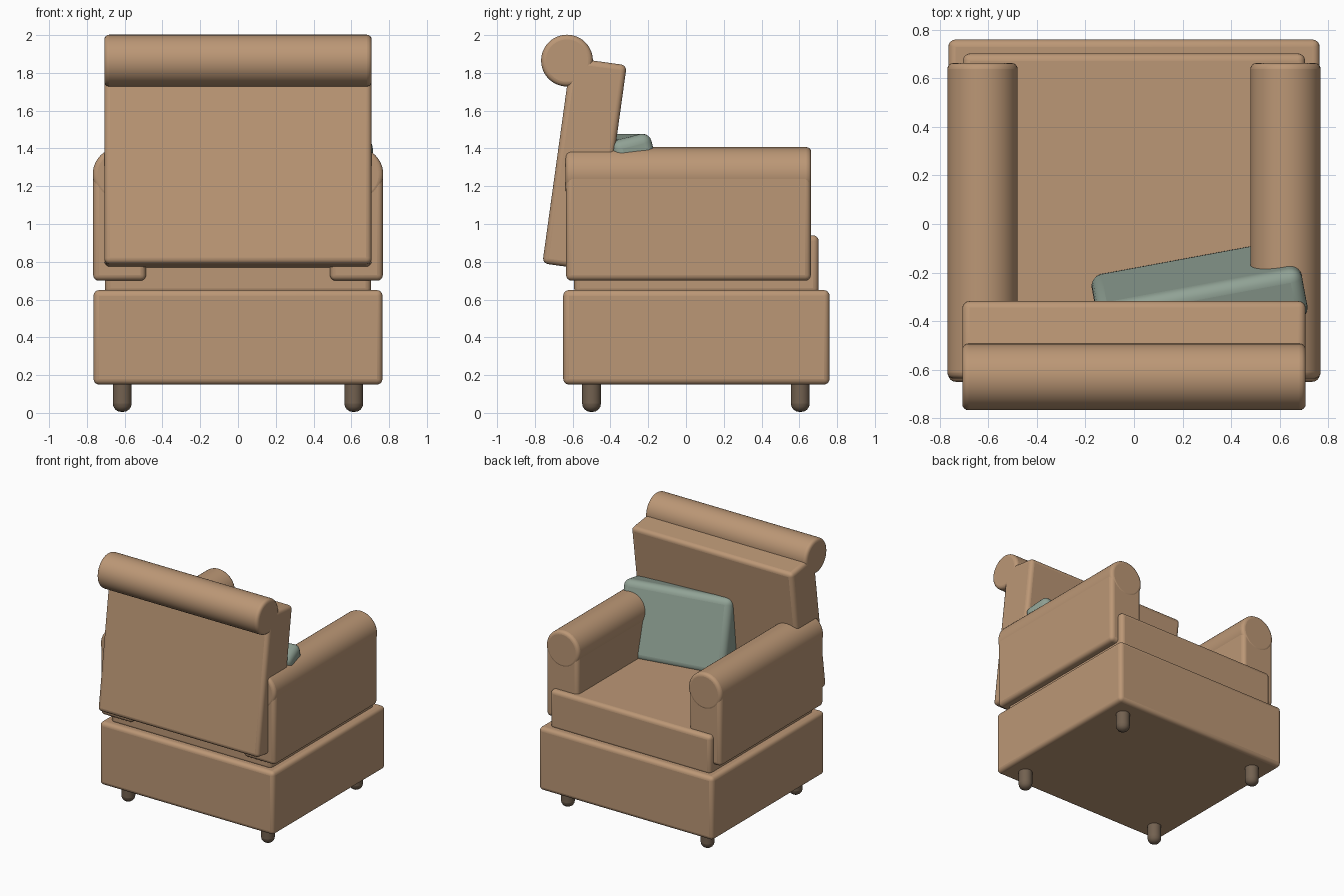
import bpy
from math import radians, pi

if "Cube" in bpy.data.objects:
    bpy.data.objects.remove(bpy.data.objects["Cube"])


def material(name, rgb):
    m = bpy.data.materials.new(name)
    m.diffuse_color = (*rgb, 1)
    m.use_nodes = True
    m.node_tree.nodes["Principled BSDF"].inputs["Base Color"].default_value = m.diffuse_color
    return m


FABRIC = material("tan_fabric", (0.50, 0.31, 0.18))
WOOD = material("dark_wood", (0.17, 0.12, 0.08))
GREEN = material("sage_fabric", (0.28, 0.36, 0.30))


def finish(o, name, mat, bevel, segments):
    o.name = name
    o.data.materials.append(mat)
    bpy.ops.object.transform_apply(location=False, rotation=False, scale=True)
    b = o.modifiers.new("rounding", 'BEVEL')
    b.width = bevel
    b.segments = segments
    b.limit_method = 'ANGLE'
    b.angle_limit = radians(40)
    bpy.ops.object.shade_smooth_by_angle(angle=radians(40))
    return o


def box(name, centre, size, mat=FABRIC, bevel=0.03, segments=4, rot=(0, 0, 0)):
    bpy.ops.mesh.primitive_cube_add(size=1, location=centre, rotation=rot)
    o = bpy.context.object
    o.scale = size
    return finish(o, name, mat, bevel, segments)


def rod(name, centre, radius, length, mat=FABRIC, bevel=0.025, rot=(0, 0, 0), sides=48):
    bpy.ops.mesh.primitive_cylinder_add(vertices=sides, radius=radius, depth=length,
                                        location=centre, rotation=rot)
    return finish(bpy.context.object, name, mat, bevel, 4)


# base and seat
box("base", (0, 0.055, 0.40), (1.53, 1.41, 0.50))
box("seat_cushion", (0, 0.055, 0.785), (1.41, 1.295, 0.31))

# arms with rolled tops, and legs with rounded ends
for side, s in (("left", -1), ("right", 1)):
    box(side + "_arm", (s * 0.627, 0.013, 0.99), (0.28, 1.296, 0.58))
    rod(side + "_arm_roll", (s * 0.624, 0.013, 1.262), 0.145, 1.30, rot=(pi / 2, 0, 0))
    for end, y in (("back", -0.50), ("front", 0.605)):
        rod(f"{side}_{end}_leg", (s * 0.613, y, 0.10), 0.05, 0.19, WOOD, 0.045, sides=24)

# leaning backrest with head roll
box("backrest", (0, -0.537, 1.316), (1.415, 0.298, 1.10), rot=(radians(-7.9), 0, 0))
rod("head_roll", (0, -0.63, 1.865), 0.137, 1.415, rot=(0, pi / 2, 0))

# loose pillow turned and leaning into the corner
box("pillow", (0.27, -0.30, 1.18), (0.86, 0.22, 0.58), GREEN, 0.05, 5,
    rot=(radians(14), 0, radians(10.5)))
